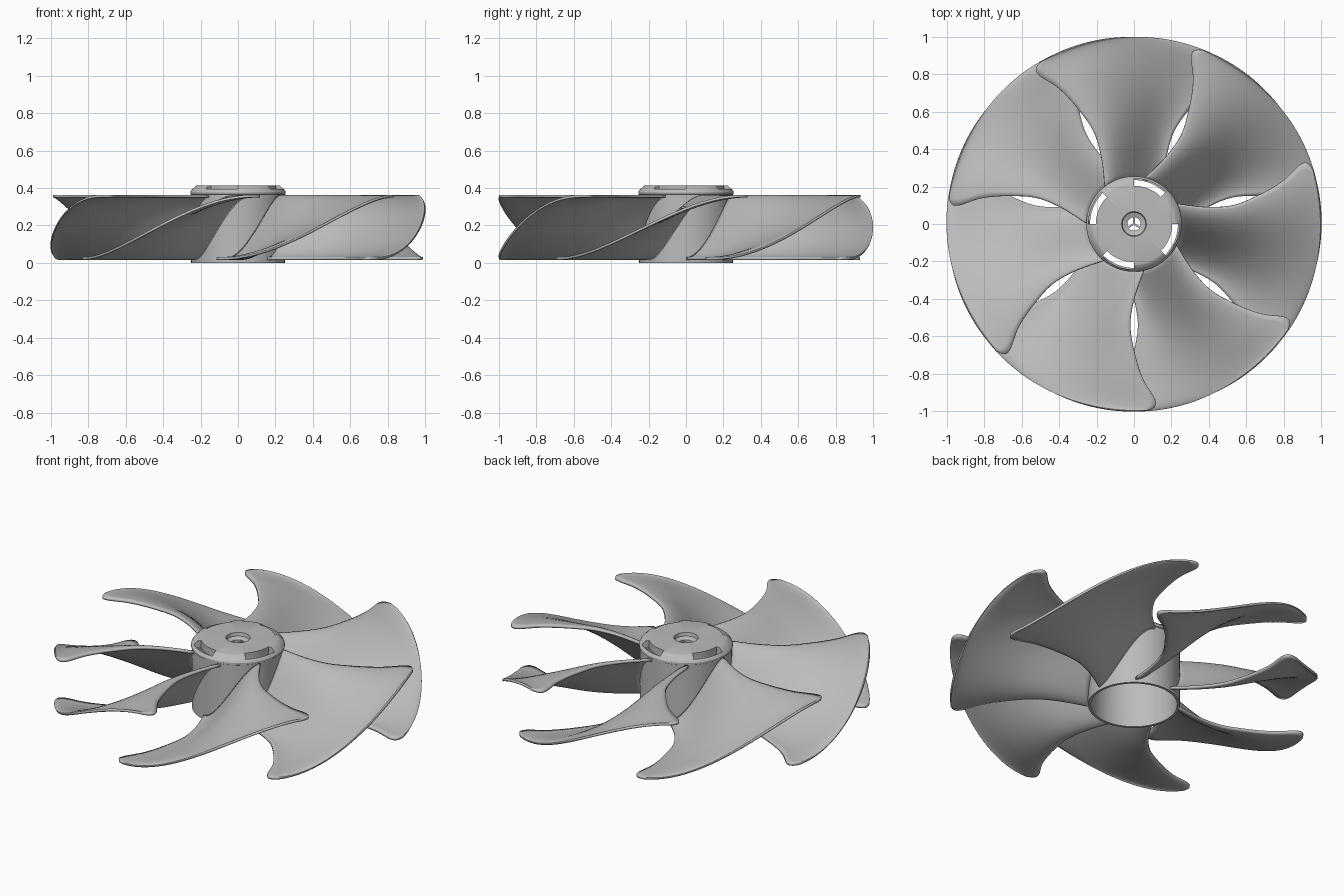
import bpy, bmesh
from math import sin, cos, pi, radians
from mathutils import Matrix

if "Cube" in bpy.data.objects:
    bpy.data.objects.remove(bpy.data.objects["Cube"])

GREY = (0.5, 0.5, 0.5, 1)
mat = bpy.data.materials.new("light_grey")
mat.use_nodes = True
mat.diffuse_color = GREY
mat.node_tree.nodes["Principled BSDF"].inputs["Base Color"].default_value = GREY


def make_object(name, bm):
    bmesh.ops.recalc_face_normals(bm, faces=bm.faces)
    mesh = bpy.data.meshes.new(name)
    bm.to_mesh(mesh)
    bm.free()
    mesh.materials.append(mat)
    obj = bpy.data.objects.new(name, mesh)
    bpy.context.scene.collection.objects.link(obj)
    return obj


def shade(obj):
    bpy.ops.object.select_all(action='DESELECT')
    obj.select_set(True)
    bpy.context.view_layer.objects.active = obj
    bpy.ops.object.shade_smooth_by_angle(angle=radians(28))


def lathe(bm, profile, start, sweep, steps):
    """Sweep a closed (radius, height) profile round the z axis."""
    full = sweep > 359
    rings = []
    for i in range(steps if full else steps + 1):
        a = radians(start + sweep * i / steps)
        rings.append([bm.verts.new((r * cos(a), r * sin(a), z)) for r, z in profile])
    n = len(profile)
    for i in range(steps):
        a, b = rings[i], rings[(i + 1) % len(rings)]
        for j in range(n):
            k = (j + 1) % n
            bm.faces.new((a[j], b[j], b[k], a[k]))
    if not full:
        bm.faces.new(rings[0])
        bm.faces.new(rings[-1])


# Hollow hub with chamfered cap and countersunk centre
HUB = [(.25, 0), (.25, .365), (.255, .368), (.255, .38), (.247, .392), (.225, .412),
       (.215, .415), (.066, .415), (.062, .395), (.036, .385), (.036, .37),
       (.235, .37), (.235, 0)]
bm = bmesh.new()
lathe(bm, HUB, 0, 360, 96)
hub = make_object("hub", bm)

# Four curved vents cut through the cap
bm = bmesh.new()
for k in range(4):
    lathe(bm, [(.204, .36), (.243, .36), (.243, .5), (.204, .5)], 45 + 90 * k, 45, 12)
cutter = make_object("vent_cutter", bm)
cutter.hide_render = True
cutter.hide_viewport = True
cut = hub.modifiers.new("vents", 'BOOLEAN')
cut.object = cutter
cut.operation = 'DIFFERENCE'
cut.solver = 'EXACT'
shade(hub)

# Three thin spokes inside the shaft hole
bm = bmesh.new()
for k in range(3):
    turn = Matrix.Rotation(radians(90 + 120 * k), 4, 'Z')
    bmesh.ops.create_cube(bm, size=1, matrix=turn @ Matrix.Translation((.018, 0, .375))
                          @ Matrix.Diagonal((.038, .009, .012, 1)))
make_object("shaft_spokes", bm)

# Blade half-width in degrees at each radius
SPAN = [(.242, 39.5), (.31, 31.5), (.4, 25.9), (.526, 23.5), (.675, 25.7),
        (.83, 29), (.93, 32.2), (.97, 32.6), (.99, 31.6), (1, 29.8)]


def slope(i):
    a, b = SPAN[max(i - 1, 0)], SPAN[min(i + 1, len(SPAN) - 1)]
    return (b[1] - a[1]) / (b[0] - a[0])


def half_span(r):
    """Smooth curve through the SPAN points."""
    i = max(j for j in range(len(SPAN) - 1) if SPAN[j][0] <= r)
    (r0, h0), (r1, h1) = SPAN[i], SPAN[i + 1]
    d = r1 - r0
    t = (r - r0) / d
    s = t * t * (3 - 2 * t)
    return h0 + (h1 - h0) * s + d * t * (1 - t) * ((1 - t) * slope(i) - t * slope(i + 1))


# Radii get denser toward the rounded tips
ROWS, COLS = 34, 28
radii = [.242 + .758 * sin(pi / 2 * i / ROWS) for i in range(ROWS + 1)]


def blade(index):
    bm = bmesh.new()
    centre = 38.65 + 360 / 7 * index
    grid = []
    for r in radii:
        row = []
        for j in range(COLS + 1):
            t = j / COLS
            a = radians(centre + half_span(r) * (2 * t - 1))
            z = .023 + .334 * t * t * (3 - 2 * t)
            row.append(bm.verts.new((r * cos(a), r * sin(a), z)))
        grid.append(row)
    for a, b in zip(grid, grid[1:]):
        for j in range(COLS):
            bm.faces.new((a[j], b[j], b[j + 1], a[j + 1]))
    obj = make_object(f"blade_{index + 1}", bm)
    thick = obj.modifiers.new("thickness", 'SOLIDIFY')
    thick.thickness = .014
    thick.offset = 0
    shade(obj)


for n in range(7):
    blade(n)
